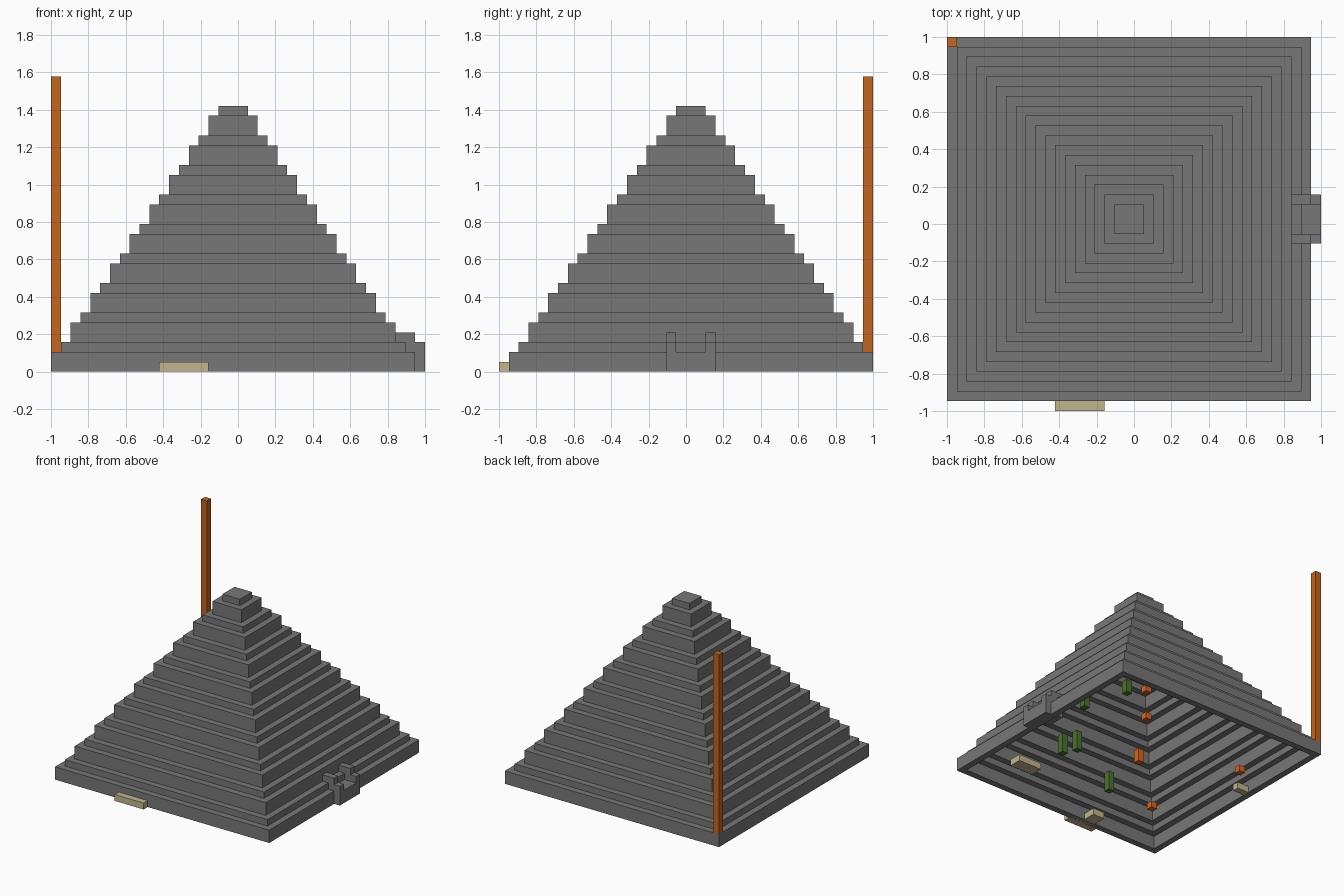
import bpy, bmesh

cube = bpy.data.objects.get("Cube")
if cube:
    bpy.data.objects.remove(cube, do_unlink=True)

U = 2 / 38          # one block
N = 37              # blocks along the pyramid base


def material(name, rgb):
    m = bpy.data.materials.new(name)
    m.use_nodes = True
    m.diffuse_color = (*rgb, 1)
    m.node_tree.nodes["Principled BSDF"].inputs["Base Color"].default_value = (*rgb, 1)
    return m


STONE = material("grey_stone", (0.185, 0.185, 0.185))
POLE = material("orange_wood", (0.55, 0.13, 0.014))
TORCH = material("torch_orange", (0.7, 0.13, 0.015))
PLANT = material("cactus_green", (0.07, 0.17, 0.025))
SAND = material("pale_sand", (0.54, 0.47, 0.27))


def point(i, j, k):
    """Block grid (from the back left corner, inwards) to model space."""
    return ((18 - i) * U, (19 - j) * U, k * U)


def finish(name, bm, mat):
    bmesh.ops.recalc_face_normals(bm, faces=bm.faces)
    me = bpy.data.meshes.new(name)
    bm.to_mesh(me)
    bm.free()
    me.materials.append(mat)
    ob = bpy.data.objects.new(name, me)
    bpy.context.scene.collection.objects.link(ob)
    return ob


def blocks(name, mat, *boxes):
    """Each box is the i, j and k ranges in blocks."""
    bm = bmesh.new()
    for i0, i1, j0, j1, k0, k1 in boxes:
        new = bmesh.ops.create_cube(bm, size=1)["verts"]
        for v in new:
            v.co = point(i1 if v.co.x > 0 else i0,
                         j1 if v.co.y > 0 else j0,
                         k1 if v.co.z > 0 else k0)
    return finish(name, bm, mat)


def ring(name, inset, k0, k1):
    """Square wall one block thick."""
    bm = bmesh.new()
    loops = []
    for a in (inset, inset + 1):
        b = N - a
        loops.append([bm.verts.new(point(i, j, k0))
                      for i, j in ((a, a), (b, a), (b, b), (a, b))])
    outer, inner = loops
    faces = []
    for n in range(4):
        m = (n + 1) % 4
        faces.append(bm.faces.new((outer[n], outer[m], inner[m], inner[n])))
    ext = bmesh.ops.extrude_face_region(bm, geom=faces, use_keep_orig=True)["geom"]
    for v in ext:
        if isinstance(v, bmesh.types.BMVert):
            v.co.z = k1 * U
    return finish(name, bm, STONE)


def cut(ob, *box):
    cutter = blocks("cutter", STONE, box)
    cutter.hide_render = True
    mod = ob.modifiers.new("opening", "BOOLEAN")
    mod.operation = "DIFFERENCE"
    mod.solver = "EXACT"
    mod.object = cutter
    bpy.context.view_layer.update()
    deps = bpy.context.evaluated_depsgraph_get()
    me = bpy.data.meshes.new_from_object(ob.evaluated_get(deps))
    ob.modifiers.clear()
    ob.data = me
    bpy.data.objects.remove(cutter, do_unlink=True)


# Hollow stepped pyramid, tiers alternately two blocks and one block high
tiers = []
z = 0
for t in range(17):
    h = 1 if t % 2 else 2
    tiers.append(ring(f"pyramid_tier_{t + 1}", t, z, z + h))
    z += h
blocks("pyramid_cap", STONE, (17, 20, 17, 20, z, z + 1))

# Openings for the side doorway and the front sill
for t in (1, 2):
    cut(tiers[t], 0, 5, 17, 20, 1, 6)
cut(tiers[0], 21, 26, 35, 38, -1, 1)

# Side porch
blocks("porch_step", STONE, (-1, 0, 16, 21, 0, 2))
blocks("porch_floor", STONE, (1, 3, 17, 20, 1, 2))
for side, j in (("left", 16), ("right", 20)):
    blocks(f"porch_wall_{side}", STONE,
           (-1, 0, j, j + 1, 2, 3), (0, 1, j, j + 1, 2, 4), (1, 2, j, j + 1, 3, 4))

# Corner pole
blocks("corner_pole", POLE, (36, 37, 0, 1, 2, 30))

# Sand sill and patches on the floor
blocks("front_sand", SAND, (21, 26, 36, 38, 0, 1), (23, 25, 34, 36, 0, 1))
blocks("inner_sand_patch", SAND, (5, 9, 29, 31, 0, 1))
blocks("side_sand_patch", SAND, (34, 36, 15, 16, 0, 1))

# Plants and torches inside
for n, (i, j, h) in enumerate(((4, 4, 2), (2, 11, 2), (8, 23, 3), (9, 21, 3), (20, 27, 3))):
    blocks(f"cactus_{n + 1}", PLANT, (i, i + 1, j, j + 1, 0, h))
for n, (i, j, h) in enumerate(((6, 2, 1), (11, 8, 1), (18, 18, 2), (31, 11, 1), (28, 27, 1))):
    blocks(f"torch_{n + 1}", TORCH, (i, i + 1, j, j + 1, 0, h))
